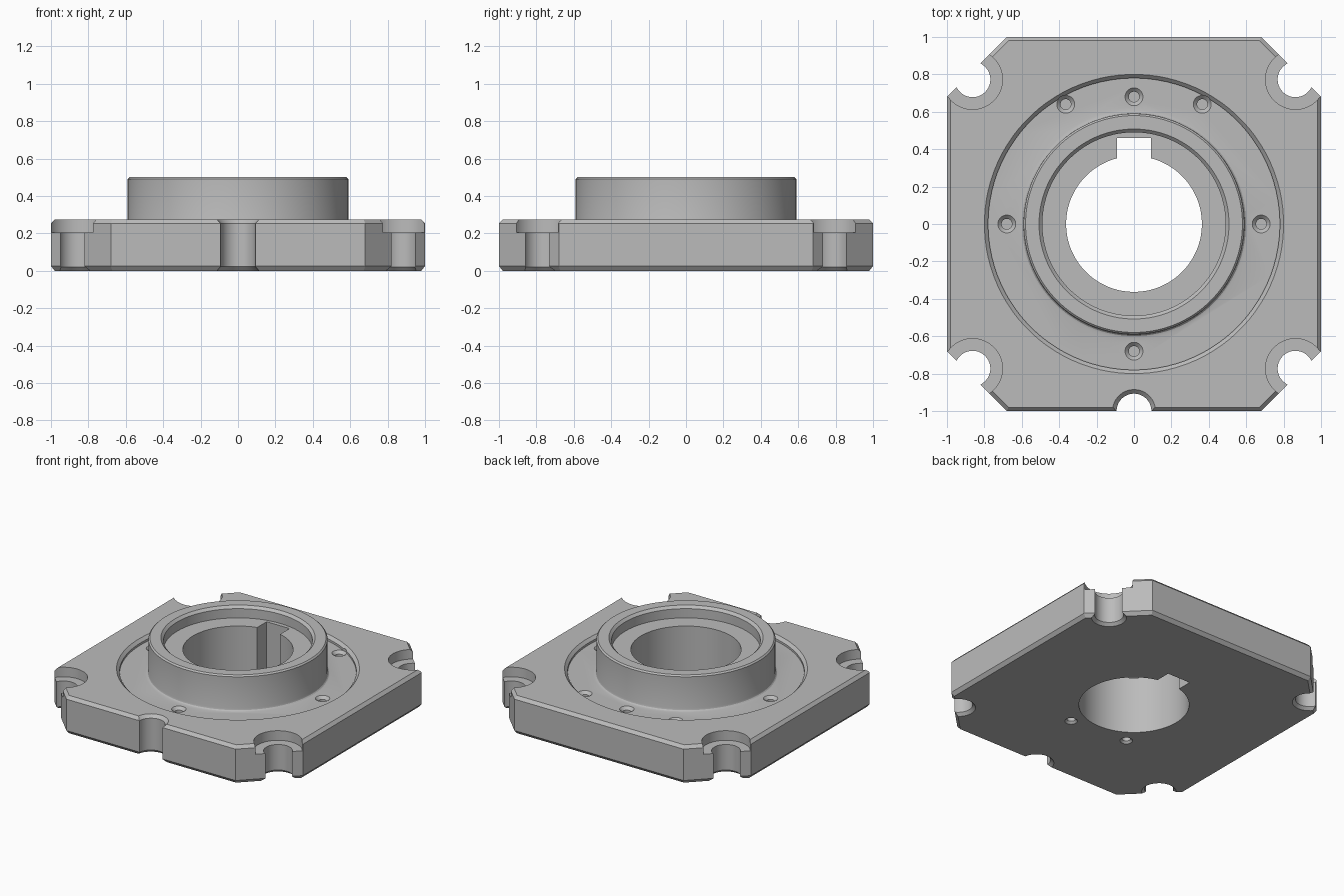
import bpy, bmesh, math

if "Cube" in bpy.data.objects:
    bpy.data.objects.remove(bpy.data.objects["Cube"], do_unlink=True)

steel = bpy.data.materials.new("grey steel")
steel.use_nodes = True
steel.diffuse_color = (0.5, 0.5, 0.5, 1)
steel.node_tree.nodes["Principled BSDF"].inputs["Base Color"].default_value = (0.5, 0.5, 0.5, 1)


def loft(name, loops):
    """Closed solid through a stack of equal-length point loops."""
    bm = bmesh.new()
    rings = [[bm.verts.new(p) for p in loop] for loop in loops]
    n = len(rings[0])
    for a, b in zip(rings, rings[1:]):
        for i in range(n):
            j = (i + 1) % n
            bm.faces.new((a[i], a[j], b[j], b[i]))
    bm.faces.new(rings[0][::-1])
    bm.faces.new(rings[-1])
    bmesh.ops.recalc_face_normals(bm, faces=bm.faces)
    mesh = bpy.data.meshes.new(name)
    bm.to_mesh(mesh)
    bm.free()
    mesh.materials.append(steel)
    obj = bpy.data.objects.new(name, mesh)
    bpy.context.collection.objects.link(obj)
    return obj


def turned(name, profile, x=0, y=0, n=96):
    """Solid of revolution from (radius, z) pairs, bottom to top."""
    turn = [2 * math.pi * (i + 0.5) / n for i in range(n)]
    return loft(name, [[(x + r * math.cos(t), y + r * math.sin(t), z) for t in turn]
                       for r, z in profile])


def box(name, x, y0, y1, z0, z1):
    return loft(name, [[(-x, y0, z), (x, y0, z), (x, y1, z), (-x, y1, z)] for z in (z0, z1)])


def combine(target, tool, operation="DIFFERENCE"):
    """Bake a boolean into the target and discard the tool."""
    mod = target.modifiers.new("cut", "BOOLEAN")
    mod.operation = operation
    mod.solver = "EXACT"
    mod.object = tool
    baked = bpy.data.meshes.new_from_object(
        target.evaluated_get(bpy.context.evaluated_depsgraph_get()))
    target.modifiers.clear()
    target.data = baked
    bpy.data.objects.remove(tool, do_unlink=True)


TOP, FLOOR, HUB_TOP, SEAT = 0.275, 0.24, 0.5, 0.415


def plate_loop(inset, z):
    """Square with clipped corners."""
    a, b = 1 - inset, 0.68 - 0.414 * inset
    return [(x, y, z) for x, y in ((a, -b), (a, b), (b, a), (-b, a),
                                   (-a, b), (-a, -b), (-b, -a), (b, -a))]


# Flange plate with chamfered rims
flange = loft("flange_plate", [plate_loop(0.02, 0), plate_loop(0, 0.025),
                               plate_loop(0, TOP - 0.022), plate_loop(0.02, TOP)])

# Shallow round recess, then the raised hub with a filleted foot
combine(flange, turned("recess", [(0.78, FLOOR), (0.78, TOP - 0.02), (0.8, TOP), (0.8, 0.4)]))
combine(flange, turned("hub", [(0.61, 0.15), (0.61, FLOOR), (0.599, 0.243), (0.593, 0.249),
                               (0.59, 0.26), (0.59, HUB_TOP - 0.01), (0.58, HUB_TOP)]), "UNION")

# Bearing seat, bore and keyway
combine(flange, turned("seat", [(0.49, SEAT), (0.49, HUB_TOP - 0.018),
                                (0.508, HUB_TOP), (0.508, 0.6)]))
combine(flange, turned("bore", [(0.363, -0.1), (0.363, 0.6)]))
combine(flange, box("keyway", 0.092, 0.2, 0.46, -0.1, 0.6))

# Counterbored corner bolt slots
for sx in (-1, 1):
    for sy in (-1, 1):
        combine(flange, turned("corner_slot", [(0.115, -0.1), (0.115, 0), (0.095, 0.02),
                                               (0.095, 0.205), (0.16, 0.205), (0.16, 0.4)],
                               sx * 0.863, sy * 0.773, 48))

# Half-round notch in the front edge
combine(flange, turned("front_notch", [(0.115, -0.1), (0.115, 0), (0.093, 0.022),
                                       (0.093, TOP - 0.022), (0.115, TOP), (0.115, 0.4)],
                       0, -1, 48))

# Countersunk blind holes in the recess
for x, y in ((0, 0.68), (0, -0.68), (0.68, 0), (-0.68, 0), (0.365, 0.64), (-0.365, 0.64)):
    combine(flange, turned("screw_hole", [(0.028, 0.1), (0.028, FLOOR - 0.02),
                                          (0.048, FLOOR), (0.048, 0.4)], x, y, 24))

# Blind holes in the underside
for x, y in ((0.18, -0.43), (-0.265, -0.395)):
    combine(flange, turned("dowel_hole", [(0.042, -0.1), (0.042, 0), (0.028, 0.015),
                                          (0.028, 0.12)], x, y, 24))

flange.data.materials.clear()
flange.data.materials.append(steel)
bpy.ops.object.select_all(action="DESELECT")
flange.select_set(True)
bpy.context.view_layer.objects.active = flange
bpy.ops.object.shade_smooth_by_angle(angle=math.radians(28))
